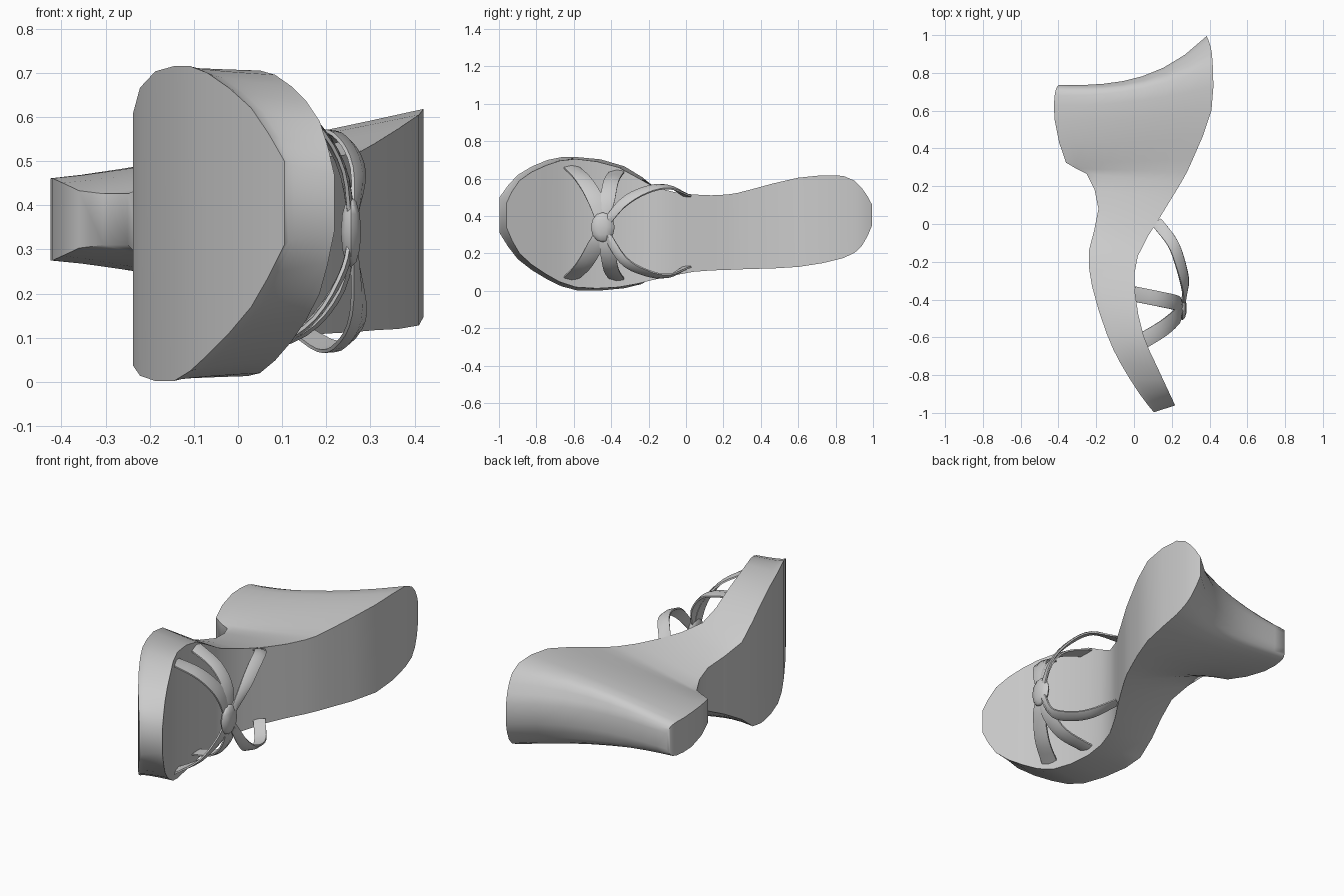
import bpy, bmesh, math
from mathutils import Vector

if "Cube" in bpy.data.objects:
    bpy.data.objects.remove(bpy.data.objects["Cube"])


def finish(bm, name, angle):
    bmesh.ops.recalc_face_normals(bm, faces=bm.faces[:])
    me = bpy.data.meshes.new(name)
    bm.to_mesh(me)
    bm.free()
    ob = bpy.data.objects.new(name, me)
    bpy.context.collection.objects.link(ob)
    bpy.ops.object.select_all(action='DESELECT')
    bpy.context.view_layer.objects.active = ob
    ob.select_set(True)
    bpy.ops.object.shade_smooth_by_angle(angle=math.radians(angle))


def spline(points, steps):
    """Smooth path through the given points."""
    P = [Vector(p) for p in points]
    P = [2 * P[0] - P[1]] + P + [2 * P[-1] - P[-2]]
    path = []
    for a, b, c, d in zip(P, P[1:], P[2:], P[3:]):
        for k in range(steps):
            t = k / steps
            path.append(.5 * (2 * b + (c - a) * t + (2 * a - 5 * b + 4 * c - d) * t * t
                              + (3 * b - a - 3 * c + d) * t ** 3))
    return path + [P[-2]]


def loft(bm, rows):
    for a, b in zip(rows, rows[1:]):
        for i in range(len(a)):
            j = (i + 1) % len(a)
            bm.faces.new((a[i], a[j], b[j], b[i]))


def ramp(u, a, b):
    return min(1, max(0, (u - a) / (b - a)))


# Shoe body on its side, toe to heel: footbed (x, y, z low, z high) and ground line (x, y)
FOOTBED = [(.218, -.96, .34, .47), (.185, -.89, .2, .59), (.12, -.75, .09, .67),
           (.05, -.59, .02, .705), (.005, -.36, .02, .66), (.02, -.17, .06, .555),
           (.14, .04, .102, .515), (.25, .22, .112, .515), (.31, .34, .117, .54),
           (.41, .6, .128, .605), (.417, .84, .175, .615), (.405, .94, .24, .55), (.385, .995, .35, .46)]
GROUND = [(.105, -.997), (.03, -.9), (-.07, -.74), (-.145, -.58), (-.222, -.33), (-.238, -.14),
          (-.188, .08), (-.25, .265), (-.36, .325), (-.42, .55), (-.42, .68), (-.41, .72), (-.4, .735)]
bm = bmesh.new()
rings = []
N = 9
for k, (top, bot) in enumerate(zip(spline([Vector(p) for p in FOOTBED], 2),
                                   spline([Vector(p) for p in GROUND], 2))):
    u = k / 2
    heel = ramp(u, 4.5, 7)                   # platform edge turns into heel block
    back = 1 + 2 * ramp(u, 7.5, 11)          # hollow curve at the back of the heel
    flare = .6 + .6 * ramp(u, 4, 8)          # side curve, bulged to flared
    half = .093 - .05 * ramp(u, 9.5, 12) ** 2 - .035 * ramp(u, 8.8, 7.8)
    inset = -.03 * ramp(u, 4.5, 2)           # toe platform flares out below the footbed
    ends = [(top[2] + inset) * (1 - heel) + (.368 - half) * heel,
            (top[3] - inset) * (1 - heel) + (.368 + half) * heel]
    if u > 2:
        ends = [max(ends[0], .002), min(ends[1], .715)]
    sides = []
    for side in (0, 1):
        col = []
        for i in range(N):
            t = (1 - i / (N - 1)) ** 1.2
            col.append(bm.verts.new((bot[0] + (top[0] - bot[0]) * t,
                                     bot[1] + (top[1] - bot[1]) * t ** back,
                                     ends[side] + (top[2 + side] - ends[side]) * t ** flare)))
        sides.append(col)
    rings.append(sides)
loft(bm, [lo + hi[::-1] for lo, hi in rings])
for lo, hi in (rings[0], rings[-1]):
    for i in range(N - 1):
        bm.faces.new((lo[i], lo[i + 1], hi[i + 1], hi[i]))
finish(bm, "shoe_body", 60)


# Straps: flat ribbons facing away from a core line that runs along y
def strap(name, pts, core_x, width):
    path = spline(pts, 4)
    bm = bmesh.new()
    rows = []
    for i, q in enumerate(path):
        tan = (path[min(i + 1, len(path) - 1)] - path[max(i - 1, 0)]).normalized()
        out = Vector((q.x - core_x, 0, q.z - .34))
        out = (out - tan * out.dot(tan)).normalized()
        taper = .3 + .2 * min(1, 3 * i / (len(path) - 1))
        side = tan.cross(out) * width * taper
        rim = out * .008
        rows.append([bm.verts.new(v) for v in
                     (q - side - rim, q - side, q + rim, q + side, q + side - rim)])
    loft(bm, rows)
    bm.faces.new(rows[0])
    bm.faces.new(rows[-1])
    finish(bm, name, 40)


# Each strap has a mirrored partner below the knot (mirror height given)
KNOT = (.26, -.445, .34)
STRAPS = {
    "toe_strap": ([(.235, -.485, .49), (.16, -.55, .60), (.045, -.62, .67)], .365, 0, .085),
    "mid_strap": ([(.235, -.42, .49), (.15, -.40, .59), (0, -.37, .64)], .35, 0, .08),
    "back_strap": ([(.275, -.34, .47), (.25, -.22, .54), (.205, -.10, .56), (.12, .01, .51)],
                   .318, .12, .06),
}
for name, (pts, mid, core_x, width) in STRAPS.items():
    strap(name + "_upper", [KNOT] + pts, core_x, width)
    strap(name + "_lower", [KNOT] + [(x, y, 2 * mid - z) for x, y, z in pts], core_x, width)

# Knot joining the straps
bm = bmesh.new()
bmesh.ops.create_uvsphere(bm, u_segments=10, v_segments=6, radius=1)
for v in bm.verts:
    v.co = Vector((.256 + v.co.x * .024, -.445 + v.co.y * .064, .34 + v.co.z * .08))
finish(bm, "strap_knot", 60)
